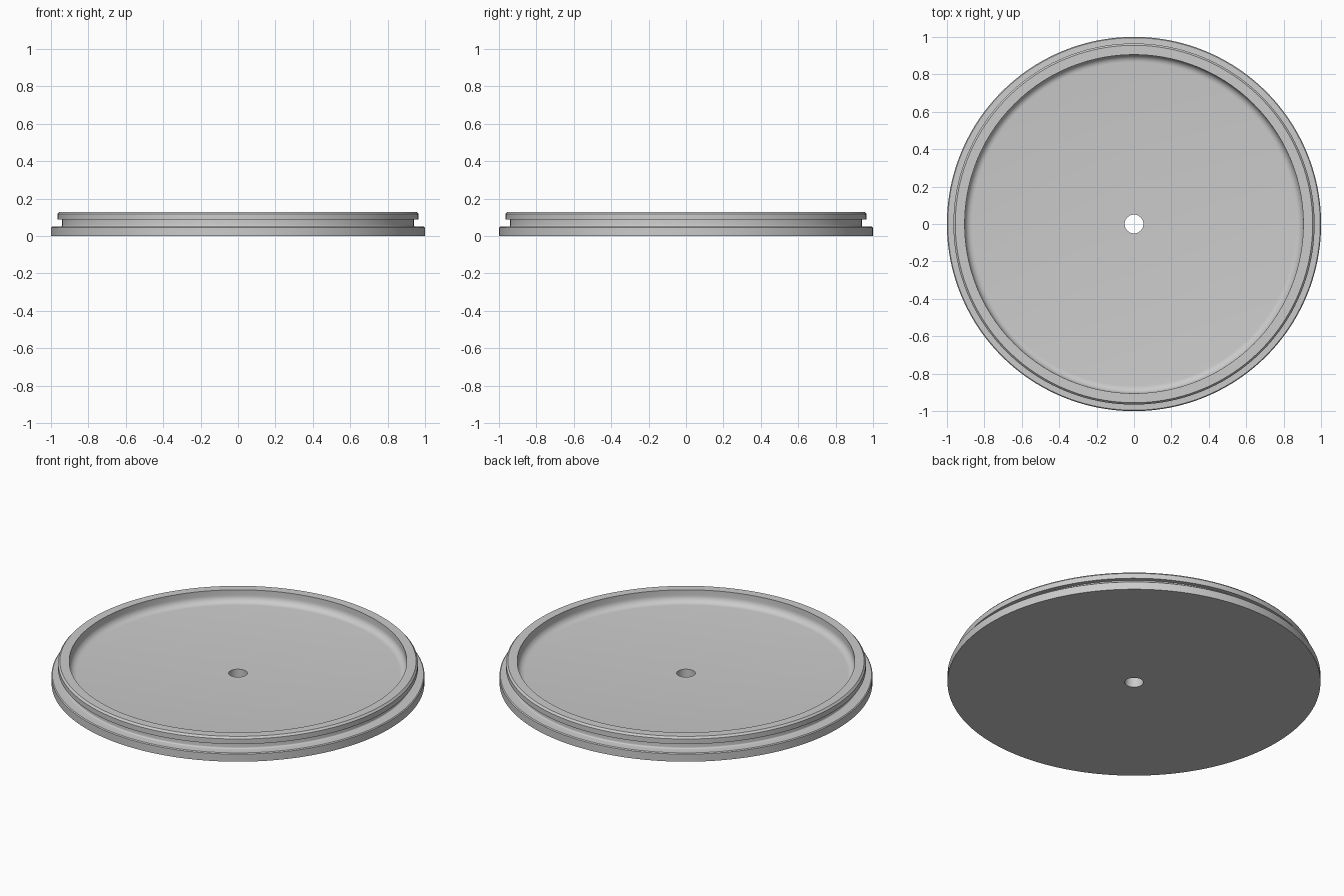
import bpy, bmesh
from math import sin, cos, pi, radians

cube = bpy.data.objects.get("Cube")
if cube:
    bpy.data.objects.remove(cube)

SEGMENTS = 160

# Plain grey material
grey = bpy.data.materials.new("light grey")
grey.use_nodes = True
colour = (0.6, 0.6, 0.6, 1)
grey.diffuse_color = colour
grey.node_tree.nodes["Principled BSDF"].inputs["Base Color"].default_value = colour


def arc(r, z, radius, start, end, steps=6):
    """Points (radius, height) along a fillet between two angles in degrees."""
    angles = [radians(start + (end - start) * i / steps) for i in range(steps + 1)]
    return [(r + radius * cos(a), z + radius * sin(a)) for a in angles]


def lathe(name, profile):
    """Spin a closed profile around the z axis."""
    bm = bmesh.new()
    verts = [bm.verts.new((r, 0, z)) for r, z in profile]
    edges = [bm.edges.new((v, verts[i - 1])) for i, v in enumerate(verts)]
    bmesh.ops.spin(bm, geom=verts + edges, cent=(0, 0, 0), axis=(0, 0, 1),
                   angle=2 * pi, steps=SEGMENTS, use_merge=True)
    bmesh.ops.remove_doubles(bm, verts=bm.verts, dist=0.0001)
    bmesh.ops.recalc_face_normals(bm, faces=bm.faces)
    mesh = bpy.data.meshes.new(name)
    bm.to_mesh(mesh)
    bm.free()
    mesh.materials.append(grey)
    obj = bpy.data.objects.new(name, mesh)
    bpy.context.collection.objects.link(obj)
    return obj


# Base flange, groove, chamfered lip, filleted recess and centre hole
profile = [(0.05, 0), (1, 0), (1, 0.045), (0.995, 0.05)]
profile += arc(0.948, 0.058, 0.008, 270, 180, 4)
profile += [(0.94, 0.088), (0.965, 0.088), (0.965, 0.118), (0.955, 0.129)]
profile += [(0.905, 0.129)]
profile += arc(0.865, 0.098, 0.04, 0, -90)
profile += [(0.05, 0.058)]
disc = lathe("grooved_disc", profile)

# Smooth round surfaces with crisp edges
bpy.ops.object.select_all(action="DESELECT")
disc.select_set(True)
bpy.context.view_layer.objects.active = disc
bpy.ops.object.shade_smooth_by_angle(angle=radians(30))
